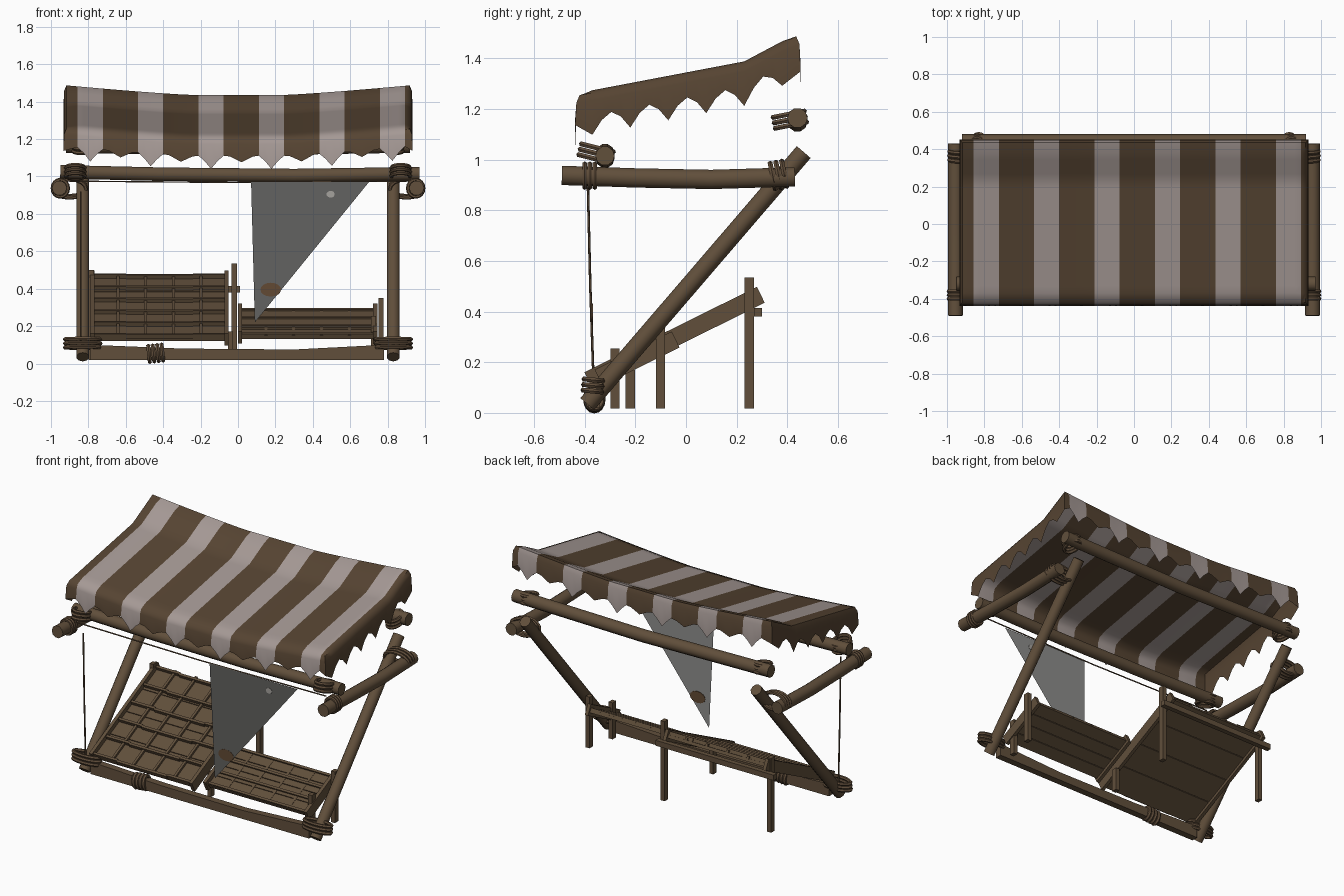
import bpy, bmesh, math
from mathutils import Vector, Matrix

if "Cube" in bpy.data.objects:
    bpy.data.objects.remove(bpy.data.objects["Cube"])


def mat(name, r, g, b):
    m = bpy.data.materials.new(name)
    lin = [((c / 255 + 0.055) / 1.055) ** 2.4 for c in (r, g, b)]
    m.diffuse_color = (*lin, 1)
    m.use_nodes = True
    m.node_tree.nodes["Principled BSDF"].inputs["Base Color"].default_value = m.diffuse_color
    return m


WOOD = mat("wood brown", 97, 79, 59)
ROPE = mat("rope brown", 96, 77, 58)
BROWN = mat("canopy brown", 86, 68, 50)
PALE = mat("canopy pale", 165, 153, 149)
GREY = mat("cloth grey", 100, 100, 98)
LIGHT = mat("cloth back grey", 140, 140, 138)
PATCH = mat("patch brown", 98, 74, 52)
SPOT = mat("spot pale", 165, 162, 158)


def finish(name, bm, mats, smooth=False, recalc=True):
    if recalc:
        bmesh.ops.recalc_face_normals(bm, faces=bm.faces)
    me = bpy.data.meshes.new(name)
    bm.to_mesh(me)
    bm.free()
    for m in mats:
        me.materials.append(m)
    ob = bpy.data.objects.new(name, me)
    bpy.context.collection.objects.link(ob)
    if smooth:
        bpy.ops.object.select_all(action='DESELECT')
        ob.select_set(True)
        bpy.context.view_layer.objects.active = ob
        bpy.ops.object.shade_smooth_by_angle(angle=math.radians(50))
    return ob


def add_tube(bm, pts, r, ref, n=10, closed=False):
    pts = [Vector(p) for p in pts]
    ref, k, rings = Vector(ref), len(pts), []
    for i, p in enumerate(pts):
        a, b = (pts[i - 1], pts[(i + 1) % k]) if closed else (pts[max(i - 1, 0)], pts[min(i + 1, k - 1)])
        t = (b - a).normalized()
        u = ref.cross(t).normalized()
        v = t.cross(u)
        rings.append([bm.verts.new(p + r * (math.cos(w) * u + math.sin(w) * v))
                      for w in (2 * math.pi * j / n for j in range(n))])
    for i in range(k if closed else k - 1):
        A, B = rings[i], rings[(i + 1) % k]
        for j in range(n):
            bm.faces.new((A[j], A[(j + 1) % n], B[(j + 1) % n], B[j]))
    if not closed:
        bm.faces.new(rings[0])
        bm.faces.new(rings[-1])


def tube(name, pts, r, ref=(0, 0, 1), m=WOOD, n=10):
    bm = bmesh.new()
    add_tube(bm, pts, r, ref, n)
    return finish(name, bm, [m], True)


def lashing(name, c, axis, ra, rb, n=3, step=0.023, r=0.013):
    """Stack of oval rope loops around an axis."""
    bm = bmesh.new()
    ax = Vector(axis).normalized()
    u = (Vector((0, 1, 0)) if abs(ax.x) > 0.8 else Vector((1, 0, 0)))
    u = (u - ax * u.dot(ax)).normalized()
    v = ax.cross(u)
    for i in range(n):
        o = Vector(c) + ax * step * (i - (n - 1) / 2)
        add_tube(bm, [o + u * ra * math.cos(w) + v * rb * math.sin(w)
                      for w in (2 * math.pi * j / 16 for j in range(16))], r, ax, 6, True)
    return finish(name, bm, [ROPE], True)


def add_box(bm, lo, hi, M=Matrix()):
    lo, hi = Vector(lo), Vector(hi)
    S = Matrix.Diagonal((*(hi - lo), 1))
    bmesh.ops.create_cube(bm, size=1, matrix=M @ Matrix.Translation((lo + hi) / 2) @ S)


# main frame: leaning posts, side beams and their lashings
for s, side in ((-1, "left"), (1, "right")):
    tube(side + "_post", [(s * .83, -.39, .035), (s * .83, .04, .535), (s * .83, .465, 1.03)], .036, (1, 0, 0))
    tube(side + "_side_beam", [(s * .955, -.49, .938), (s * .955, -.2, .928), (s * .955, .1, .922),
                               (s * .955, .43, .932)], .04)
    lashing(side + "_foot_lashing", (s * .83, -.367, .108), (0, .1, 1), .095, .037, 3, .022, .011)
    lashing(side + "_front_beam_lashing", (s * .87, -.355, 1.025), (0, .25, 1), .05, .064, 3, .022, .011)
    lashing(side + "_front_lashing", (s * .95, -.38, .937), (0, 1, 0), .042, .046, 3, .02, .01)
    lashing(side + "_back_lashing", (s * .9, .365, .94), (0, 1, .2), .088, .05, 3, .023, .011)
    lashing(side + "_back_beam_lashing", (s * .84, .41, 1.158), (0, -.2, 1), .04, .062, 3, .022, .011)

# cross beams
tube("front_beam", [(-.95, -.32, 1.025), (-.4, -.32, 1.012), (.3, -.32, 1.005), (.97, -.32, 1.015)], .038)
tube("back_beam", [(-.92, .44, 1.165), (0, .44, 1.15), (.92, .44, 1.165)], .04)

# front sill plank, slimmer in the middle
bm = bmesh.new()
xs = (-.79, -.3, .3, .78)
rows = [[bm.verts.new((x, y, z)) for y, z in ((-.385, .02), (-.34, .02), (-.34, t), (-.385, t))]
        for x, t in zip(xs, (.1, .08, .075, .1))]
for A, B in zip(rows, rows[1:]):
    for j in range(4):
        bm.faces.new((A[j], A[(j + 1) % 4], B[(j + 1) % 4], B[j]))
bm.faces.new(rows[0])
bm.faces.new(rows[-1])
finish("front_sill", bm, [WOOD])
lashing("sill_lashing", (-.44, -.362, .055), (1, 0, .1), .032, .042, 4, .024, .012)

# thin ropes
tube("hanging_rope", [(-.84, -.388, .92), (-.84, -.378, .5), (-.84, -.365, .12)], .005, (1, 0, 0), ROPE, 6)
tube("flag_rope", [(-.9, -.38, .975), (0, -.385, .968), (.9, -.38, .975)], .004, (0, 0, 1), ROPE, 6)


# sloping display trays with raised grids
def tray(name, x0, x1, y0, z0, length, cols, rws, sag, high):
    M = Matrix.Translation((0, y0, z0)) @ Matrix.Rotation(.46, 4, 'X')
    bm = bmesh.new()
    gap = length / 4
    for i in range(4):
        add_box(bm, (x0, i * gap + .002, 0), (x1, (i + 1) * gap - .002, .02), M)
    for x in (x0, x1 - .022):
        add_box(bm, (x, -.01, -.02), (x + .022, length + .01, .05), M)
    for i in range(1, cols):
        x = x0 + (x1 - x0) * i / cols
        add_box(bm, (x - .008, 0, .015), (x + .008, length, high - .008), M)
    for i in range(rws + 1):
        v = .012 + (length - .024) * i / rws
        n = 4
        for k in range(n):
            a, b = [x0 + .01 + (x1 - x0 - .02) * t / n for t in (k, k + 1)]
            d = sag * math.sin(math.pi * (k + .5) / n)
            add_box(bm, (a, v - .008 - d, .015), (b, v + .008 - d, high), M)
    finish(name, bm, [WOOD])


tray("left_tray", -.79, -.05, -.37, .12, .74, 5, 5, .012, .042)
tray("right_tray", 0, .745, -.33, .13, .32, 5, 3, 0, .03)

# tray legs and back rail
bm = bmesh.new()
for x, y, top in ((-.02, .25, .535), (-.785, .25, .5), (.765, -.1, .35), (.725, -.28, .255), (-.04, -.22, .17)):
    add_box(bm, (x - .014, y - .018, .018), (x + .014, y + .018, top))
add_box(bm, (-.84, .268, .38), (.01, .3, .415))
finish("tray_legs", bm, [WOOD])

# striped canopy: sagging sheet with a scalloped skirt
PALE_X = [-.79 + .323 * i for i in range(6)]


def stripe(x):
    return min(abs(x - c) for c in PALE_X) < .067


def top_z(x, y):
    z = 1.27 + .19 * (y + .41)
    if y > .23:
        z += .34 * (y - .23)
    return z - .052 * (1 - max(0, (abs(x) - .25) / .68) ** 1.2)


def drop_x(x):
    d = min(abs(x - c) for c in PALE_X)
    if d < .067:
        return .105 + .07 * (1 - d / .067) ** 1.2
    return .105 + .035 * max(0, 1 - abs(d - .1615) / .07)


def drop_y(y):
    f = abs(2 * (((y + .37) / .15) % 1) - 1)
    return .102 + .076 * f ** 1.6


cx = [-.918, .918]
for c in PALE_X:
    cx += [c + d for d in (-.067, -.034, 0, .034, .067, .1, .1615, .222) if c + d < .9]
cx = sorted(set(round(x, 4) for x in cx))
cx = [x for i, x in enumerate(cx) if i == 0 or x - cx[i - 1] > .004]
cy = [-.42, .435] + [-.37 + .0375 * k for k in range(21)] + [.23]
cy = sorted(round(y, 4) for y in cy)
cy = [y for i, y in enumerate(cy) if i == 0 or y - cy[i - 1] > .009]
bm = bmesh.new()
G = [[bm.verts.new((x, y, top_z(x, y) - (.012 if y in (cy[0], cy[-1]) or x in (cx[0], cx[-1]) else 0)))
      for y in cy] for x in cx]


def quad(*v):
    f = bm.faces.new(v)
    f.material_index = int(stripe(sum(p.co.x for p in v) / 4))


for i in range(len(cx) - 1):
    for j in range(len(cy) - 1):
        quad(G[i][j], G[i + 1][j], G[i + 1][j + 1], G[i][j + 1])
nx, ny = len(cx), len(cy)
loop = ([(i, 0) for i in range(nx)] + [(nx - 1, j) for j in range(1, ny)]
        + [(i, ny - 1) for i in range(nx - 2, -1, -1)] + [(0, j) for j in range(ny - 2, 0, -1)])
rim, hem = [], []
for i, j in loop:
    p = G[i][j].co
    ox = (i == nx - 1) - (i == 0)
    oy = (j == ny - 1) - (j == 0)
    d = .13 if ox and oy else (drop_x(p.x) if oy else drop_y(p.y))
    if oy > 0:
        d += .02
    rim.append(bm.verts.new((p.x + ox * .012, p.y + oy * .013, p.z - .03)))
    hem.append(bm.verts.new((p.x + ox * .016, p.y + oy * .018, p.z + .012 - d)))
for k in range(len(loop)):
    q = (k + 1) % len(loop)
    a, b = G[loop[k][0]][loop[k][1]], G[loop[q][0]][loop[q][1]]
    quad(a, rim[k], rim[q], b)
    quad(rim[k], hem[k], hem[q], rim[q])
finish("canopy", bm, [BROWN, PALE], True, False)


# hanging cloth triangle with a darker front, a patch and a spot
def flag_y(z):
    return -.39 + .025 * (.97 - z) / .75


bm = bmesh.new()
for off, idx in ((-.001, 0), (.001, 1)):
    tri = [bm.verts.new((x, flag_y(z) + off, z)) for x, z in ((.07, .97), (.7, .97), (.09, .22))]
    f = bm.faces.new(tri)
    f.material_index = idx
    f.normal_update()
    if f.normal.y * off < 0:
        f.normal_flip()
finish("hanging_cloth", bm, [GREY, LIGHT], False, False)


def plate(name, x, z, rx, rz, m):
    bm = bmesh.new()
    bmesh.ops.create_cone(bm, cap_ends=True, segments=16, radius1=1, radius2=1, depth=1,
                          matrix=Matrix.Translation((x, flag_y(z), z)) @ Matrix.Diagonal((rx, .006, rz, 1))
                          @ Matrix.Rotation(math.pi / 2, 4, 'X'))
    finish(name, bm, [m])


plate("cloth_patch", .175, .395, .055, .037, PATCH)
plate("cloth_spot", .495, .905, .022, .018, SPOT)
